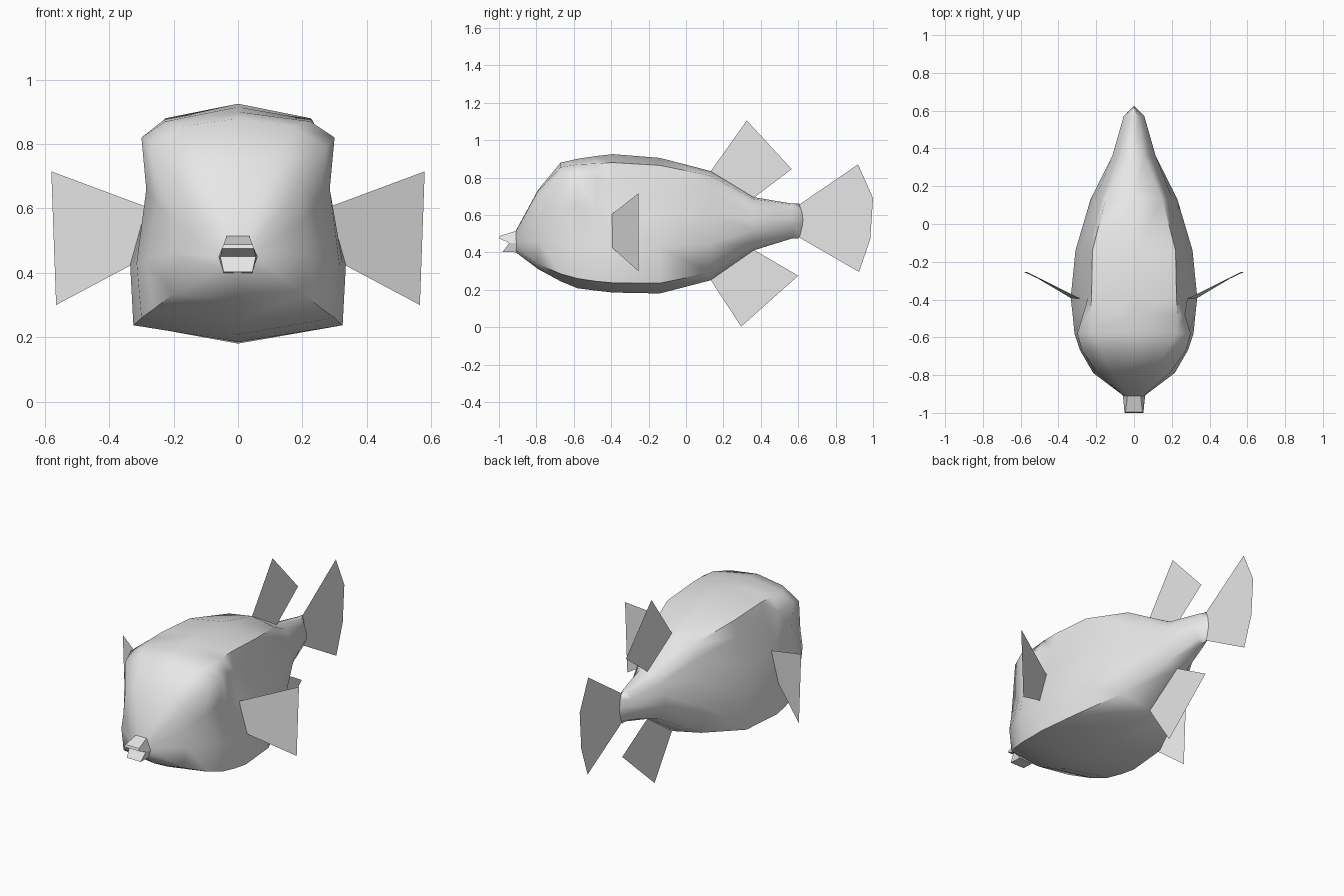
import bpy, bmesh
from mathutils import Vector

cube = bpy.data.objects.get("Cube")
if cube:
    bpy.data.objects.remove(cube, do_unlink=True)

grey = bpy.data.materials.new("light grey")
grey.use_nodes = True
grey.diffuse_color = (0.8, 0.8, 0.8, 1)
grey.node_tree.nodes["Principled BSDF"].inputs["Base Color"].default_value = (0.8, 0.8, 0.8, 1)


def add_object(name, bm, smooth=None):
    mesh = bpy.data.meshes.new(name)
    bm.to_mesh(mesh)
    bm.free()
    mesh.materials.append(grey)
    obj = bpy.data.objects.new(name, mesh)
    bpy.context.collection.objects.link(obj)
    if smooth:
        bpy.ops.object.select_all(action='DESELECT')
        obj.select_set(True)
        bpy.context.view_layer.objects.active = obj
        bpy.ops.object.shade_smooth_by_angle(angle=smooth)
    return obj


def sheet(name, points):
    """Flat fin made of one polygon."""
    bm = bmesh.new()
    bm.faces.new([bm.verts.new(p) for p in points])
    return add_object(name, bm)


# Body cross-sections: y, top z, then (x, z) of the back ridge, shoulder,
# waist, widest point and belly ridge, then bottom z
SECTIONS = [
    (-0.91, .515, .03, .51, .05, .49, .055, .47, .055, .45, .045, .41, .40),
    (-0.79, .735, .12, .73, .19, .68, .20, .56, .215, .46, .20, .335, .31),
    (-0.67, .88, .17, .855, .275, .79, .25, .61, .285, .44, .265, .285, .245),
    (-0.58, .90, .225, .87, .30, .82, .285, .66, .315, .43, .30, .26, .208),
    (-0.48, .915, .23, .875, .27, .80, .265, .62, .325, .43, .315, .245, .195),
    (-0.39, .925, .225, .88, .245, .78, .285, .605, .335, .425, .325, .237, .185),
    (-0.14, .905, .22, .865, .24, .77, .275, .60, .31, .43, .30, .235, .18),
    (0.13, .835, .15, .81, .175, .73, .205, .60, .23, .45, .19, .29, .25),
    (0.36, .695, .055, .685, .085, .64, .115, .58, .115, .52, .07, .43, .41),
    (0.57, .66, .02, .655, .04, .62, .055, .58, .055, .55, .03, .495, .475),
]


def ring_points(section, flat=False):
    y, top, *pairs, bottom = section
    half = list(zip(pairs[::2], pairs[1::2]))
    outline = ([(0, top)] + half + [(0, bottom)]
               + [(-x, z) for x, z in reversed(half)])
    if flat:  # tail root closes to a vertical, slightly rounded edge
        return [(0, 0.625 - 2.5 * (z - 0.57) ** 2, z) for x, z in outline]
    return [(x, y, z) for x, z in outline]


# Body shell
bm = bmesh.new()
rings = [[bm.verts.new(p) for p in ring_points(s)] for s in SECTIONS]
rings.append([bm.verts.new(p) for p in ring_points(SECTIONS[-1], flat=True)])
count = len(rings[0])
for a, b in zip(rings, rings[1:]):
    for i in range(count):
        j = (i + 1) % count
        bm.faces.new((a[i], a[j], b[j], b[i]))
bm.faces.new(rings[0])
bmesh.ops.remove_doubles(bm, verts=bm.verts, dist=0.0005)
bmesh.ops.recalc_face_normals(bm, faces=bm.faces)
add_object("body", bm, smooth=1.0)


# Lips: side profiles (half width, y, z) joined across the middle
def lip(name, profile):
    bm = bmesh.new()
    left, right = ([bm.verts.new((s * x, y, z)) for x, y, z in profile] for s in (1, -1))
    bm.faces.new(left)
    bm.faces.new(right[::-1])
    for i in range(len(profile)):
        j = (i + 1) % len(profile)
        bm.faces.new((left[i], right[i], right[j], left[j]))
    bmesh.ops.recalc_face_normals(bm, faces=bm.faces)
    add_object(name, bm)


lip("upper_lip", [(.035, -.91, .514), (.045, -.995, .488), (.05, -1.0, .475),
                  (.055, -.945, .45), (.06, -.905, .45)])
lip("lower_lip", [(.06, -.905, .45), (.055, -.945, .45),
                  (.045, -.98, .403), (.045, -.905, .40)])

# Fins on the centre line, as (y, z) outlines
FINS = {
    "dorsal_fin": [(.13, .83), (.325, 1.105), (.565, .845), (.36, .69)],
    "anal_fin": [(.13, .255), (.295, .003), (.60, .275), (.36, .415)],
    "tail_fin": [(.605, .655), (.92, .87), (1.0, .69), (.985, .47),
                 (.925, .295), (.605, .48), (.625, .57)],
}
for name, outline in FINS.items():
    sheet(name, [(0, y, z) for y, z in outline])

# Side fins, swept back
for side, s in (("left", 1), ("right", -1)):
    sheet(side + "_side_fin", [(s * .285, -.395, .605), (s * .58, -.255, .715),
                               (s * .565, -.255, .30), (s * .33, -.395, .425)])
